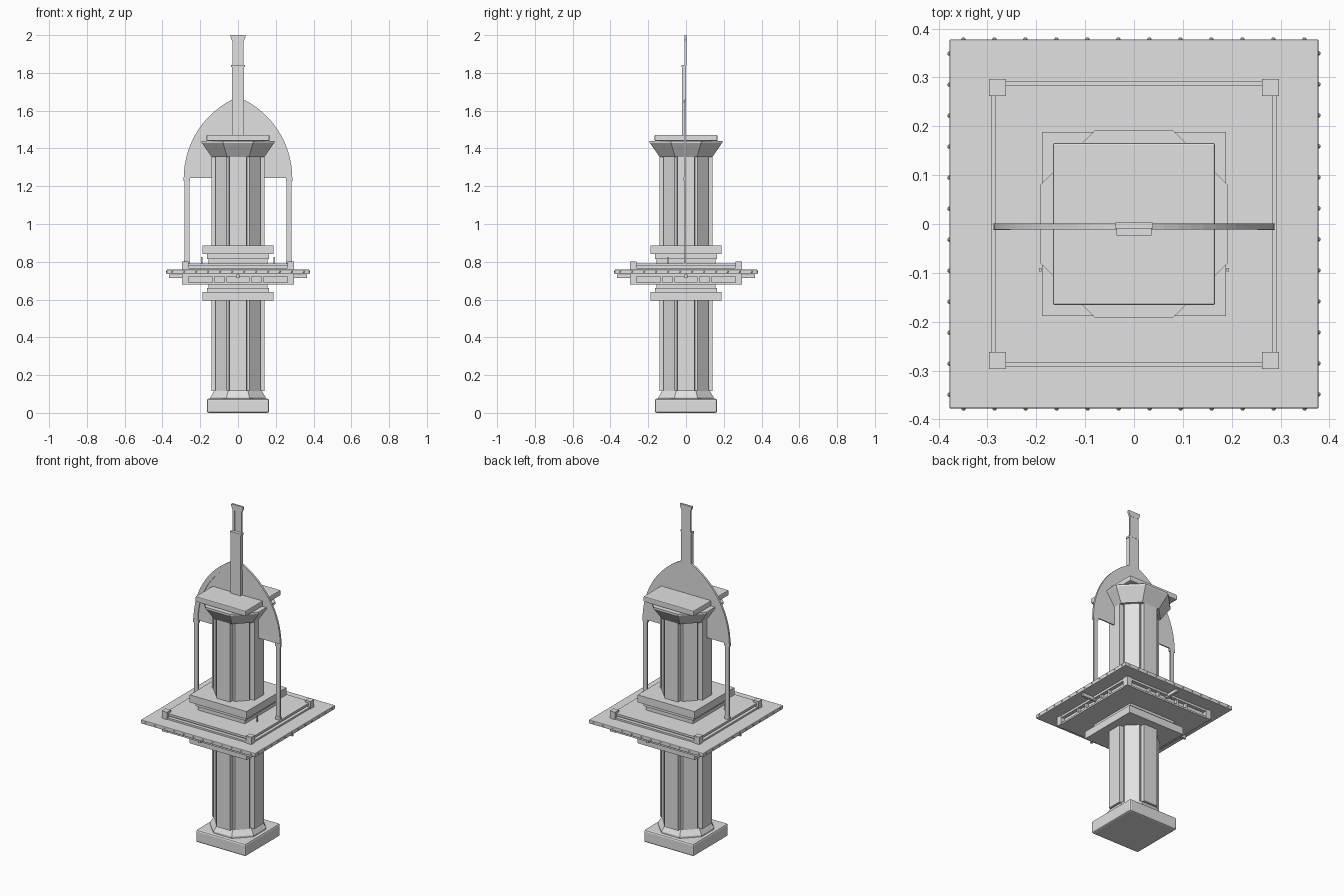
import bpy, bmesh, math

old = bpy.data.objects.get("Cube")
if old:
    bpy.data.objects.remove(old, do_unlink=True)

stone = bpy.data.materials.new("pale_grey_stone")
stone.use_nodes = True
GREY = (0.75, 0.75, 0.75, 1)
stone.diffuse_color = GREY
stone.node_tree.nodes["Principled BSDF"].inputs["Base Color"].default_value = GREY


def finish(name, bm, bevel=0):
    bmesh.ops.recalc_face_normals(bm, faces=bm.faces)
    mesh = bpy.data.meshes.new(name)
    bm.to_mesh(mesh)
    bm.free()
    mesh.materials.append(stone)
    obj = bpy.data.objects.new(name, mesh)
    bpy.context.collection.objects.link(obj)
    if bevel:
        mod = obj.modifiers.new("soft_edges", 'BEVEL')
        mod.width, mod.segments = bevel, 2
    return obj


def loft(name, rings, bevel=0):
    """Closed solid through a list of matching rings of points."""
    bm = bmesh.new()
    rows = [[bm.verts.new(p) for p in ring] for ring in rings]
    n = len(rows[0])
    bm.faces.new(rows[0])
    bm.faces.new(rows[-1])
    for a, b in zip(rows, rows[1:]):
        for i in range(n):
            j = (i + 1) % n
            bm.faces.new((a[i], a[j], b[j], b[i]))
    return finish(name, bm, bevel)


def box(name, x0, x1, y0, y1, z0, z1, bevel=0):
    ring = [(x0, y0), (x1, y0), (x1, y1), (x0, y1)]
    return loft(name, [[(x, y, z) for x, y in ring] for z in (z0, z1)], bevel)


def slab(name, half, z0, z1, bevel=0):
    return box(name, -half, half, -half, half, z0, z1, bevel)


def octagon(name, levels):
    rings = []
    for apothem, z in levels:
        r = apothem / math.cos(math.pi / 8)
        angles = [math.pi / 8 + k * math.pi / 4 for k in range(8)]
        rings.append([(r * math.cos(a), r * math.sin(a), z) for a in angles])
    return loft(name, rings)


def plate(name, outline, y0, y1):
    return loft(name, [[(x, y, z) for x, z in outline] for y in (y0, y1)])


def turned(obj, k):
    obj.rotation_euler.z = k * math.pi / 2
    return obj


def column(name, z0, z1):
    # eight flat faces with a narrow groove between neighbours
    ring = []
    for k in range(8):
        a = k * math.pi / 4
        d, w = (0.14, 0.045) if k % 2 == 0 else (0.127, 0.04)
        for s in (-w, w):
            ring.append((d * math.cos(a) - s * math.sin(a),
                         d * math.sin(a) + s * math.cos(a)))
        g = a + math.pi / 8
        ring.append((0.122 * math.cos(g), 0.122 * math.sin(g)))
    return loft(name, [[(x, y, z) for x, y in ring] for z in (z0, z1)])


# Base and columns
slab("base_block", 0.165, 0, 0.075, 0.01)
octagon("base_collar", [(0.145, 0.075), (0.145, 0.085), (0.125, 0.118)])
column("lower_column", 0.115, 0.6)
column("upper_column", 0.88, 1.36)

# Stepped slabs below and above the platform
slab("lower_slab", 0.188, 0.595, 0.64)
slab("lower_neck", 0.165, 0.64, 0.66)
slab("lower_core", 0.155, 0.66, 0.69)
slab("upper_core", 0.155, 0.79, 0.82)
slab("upper_neck", 0.165, 0.815, 0.84)
slab("upper_slab", 0.188, 0.84, 0.885)

# Platform
slab("platform_deck", 0.378, 0.735, 0.758, 0.003)
slab("platform_core", 0.272, 0.69, 0.79)
slab("platform_floor", 0.293, 0.68, 0.69)
slab("platform_top", 0.285, 0.777, 0.79)
for k in range(4):
    turned(box("corner_post", 0.262, 0.297, 0.262, 0.297, 0.68, 0.802), k)
    turned(box("lower_rail", -0.262, 0.262, -0.293, -0.27, 0.722, 0.735), k)
    turned(box("upper_rail", -0.262, 0.262, -0.293, -0.27, 0.758, 0.768), k)
    for x in (-0.13, -0.065, 0.065, 0.13):
        turned(box("panel_divider", x - 0.006, x + 0.006, -0.29, -0.27, 0.69, 0.735), k)
    turned(box("side_spout", -0.008, 0.008, -0.365, -0.27, 0.713, 0.733, 0.003), k)

    # row of studs along each deck edge
    bm = bmesh.new()
    for i in range(12):
        made = bmesh.ops.create_icosphere(bm, subdivisions=1, radius=0.005)
        bmesh.ops.translate(bm, verts=made["verts"],
                            vec=(-0.349 + i * 0.0635, -0.378, 0.747))
    turned(finish("edge_studs", bm), k)

for s in (-1, 1):
    box("small_peg", s * 0.192 - 0.003, s * 0.192 + 0.003, -0.097, -0.09, 0.785, 0.825)

# Capital
octagon("capital", [(0.14, 1.355), (0.192, 1.43), (0.192, 1.44)])
slab("capital_slab", 0.166, 1.44, 1.472, 0.004)

# Pointed arch
SPRING, RADIUS, CENTRE = 1.243, 0.465, 0.178


def arc(radius, steps=16):
    end = math.acos(CENTRE / radius)
    return [(radius * math.cos(end * i / steps) - CENTRE,
             SPRING + radius * math.sin(end * i / steps)) for i in range(steps + 1)]


outer, inner = arc(RADIUS), arc(RADIUS - 0.028)
plate("arch_panel", outer + [(-x, z) for x, z in outer[-2::-1]], -0.006, 0.001)
for s in (-1, 1):
    rib = [(s * x, z) for x, z in outer + inner[::-1]]
    plate("arch_rib", rib, -0.011, -0.004)
    a, b = sorted((s * 0.258, s * 0.284))
    box("arch_post", a, b, -0.009, 0.001, 0.785, 1.235)
    box("post_cap", a - 0.005, b + 0.005, -0.012, 0.001, 1.228, 1.248)
    box("post_foot", a - 0.003, b + 0.003, -0.011, 0.001, 0.785, 0.81)

# Spire
box("spire_shaft", -0.033, 0.033, -0.022, 0.001, 1.46, 1.835)
box("spire_shaft_lip", -0.036, 0.036, -0.024, 0.001, 1.832, 1.843)
box("finial_panel", -0.029, 0.029, -0.004, 0.002, 1.84, 1.975)
for s in (-1, 1):
    a, b = sorted((s * 0.018, s * 0.03))
    box("finial_strip", a, b, -0.008, 0.002, 1.84, 1.975)
plate("finial_cap", [(-0.03, 1.967), (0.03, 1.967), (0.039, 1.988),
                     (0.039, 2.0), (-0.039, 2.0), (-0.039, 1.988)], -0.009, 0.003)
